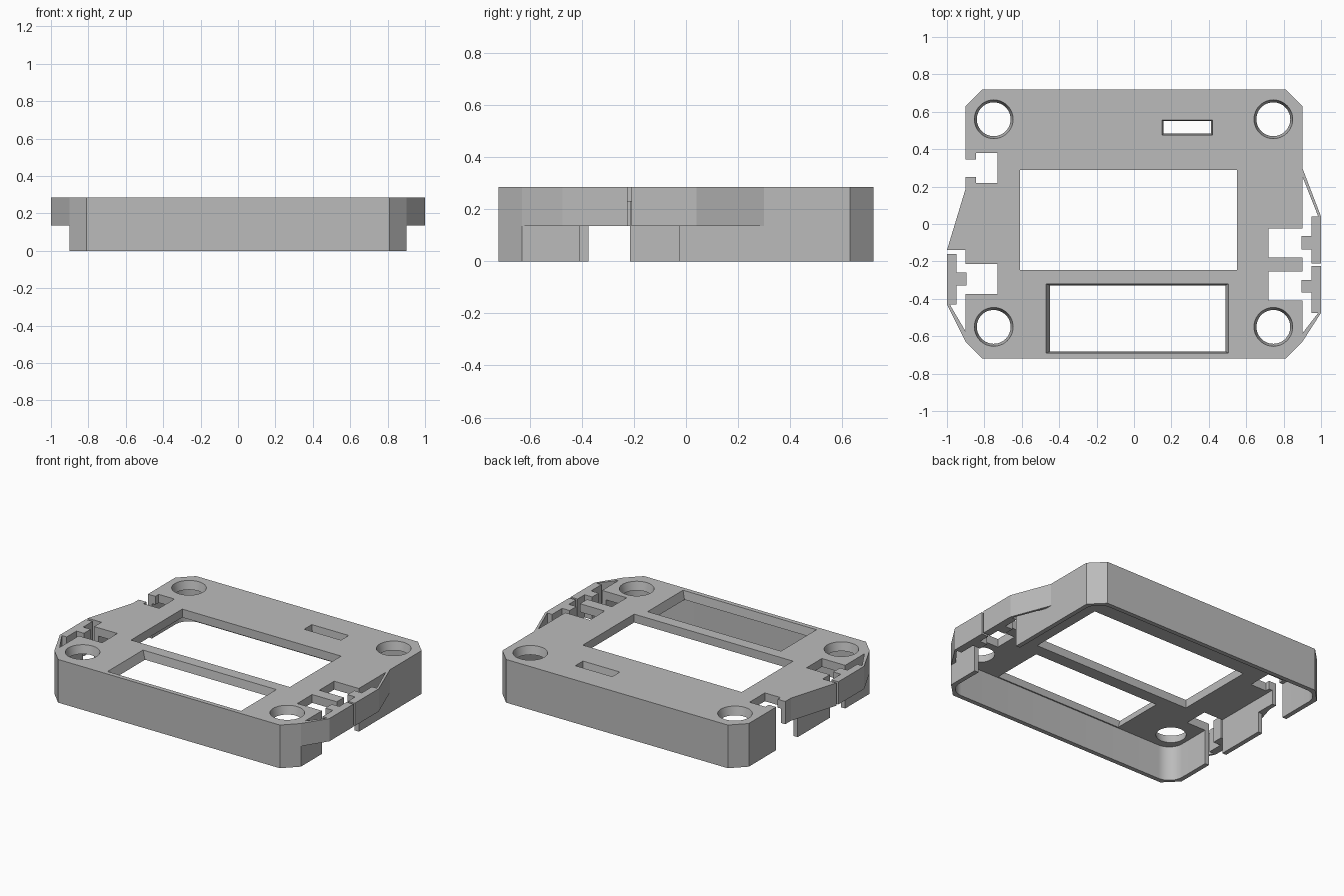
import bpy
import bmesh
from math import cos, sin, pi, radians

if "Cube" in bpy.data.objects:
    bpy.data.objects.remove(bpy.data.objects["Cube"])

GREY = (0.5, 0.5, 0.5, 1)
mat = bpy.data.materials.new("plain grey")
mat.use_nodes = True
mat.diffuse_color = GREY
mat.node_tree.nodes["Principled BSDF"].inputs["Base Color"].default_value = GREY

TOP, PLATE, WING = 0.285, 0.23, 0.135   # top face, plate underside, wing underside


def prism(name, lower, z0, z1, upper=None):
    """Solid between a lower outline and an upper one (the same by default)."""
    bm = bmesh.new()
    low = [bm.verts.new((x, y, z0)) for x, y in lower]
    high = [bm.verts.new((x, y, z1)) for x, y in (upper or lower)]
    bm.faces.new(low)
    bm.faces.new(high)
    for i in range(len(low)):
        j = (i + 1) % len(low)
        bm.faces.new((low[i], low[j], high[j], high[i]))
    bmesh.ops.recalc_face_normals(bm, faces=bm.faces)
    mesh = bpy.data.meshes.new(name)
    bm.to_mesh(mesh)
    bm.free()
    mesh.materials.append(mat)
    obj = bpy.data.objects.new(name, mesh)
    bpy.context.collection.objects.link(obj)
    return obj


def rect(x0, x1, y0, y1):
    return [(x0, y0), (x1, y0), (x1, y1), (x0, y1)]


def ring(cx, cy, r, n=48):
    return [(cx + r * cos(2 * pi * i / n), cy + r * sin(2 * pi * i / n)) for i in range(n)]


def rounded(w, d, r, n=10):
    """Rectangle of half sizes w and d with round corners."""
    pts = []
    for k, (sx, sy) in enumerate([(1, 1), (-1, 1), (-1, -1), (1, -1)]):
        for i in range(n + 1):
            a = (k + i / n) * pi / 2
            pts.append((sx * (w - r) + r * cos(a), sy * (d - r) + r * sin(a)))
    return pts


# Housing with chamfered corners
housing = prism("housing", [(-0.81, -0.72), (0.81, -0.72), (0.9, -0.63), (0.9, 0.63),
                            (0.81, 0.72), (-0.81, 0.72), (-0.9, 0.63), (-0.9, -0.63)], 0, TOP)


def cut(lower, z0, z1, upper=None):
    cutter = prism("cutter", lower, z0, z1, upper)
    cutter.hide_render = True
    mod = housing.modifiers.new("cut", "BOOLEAN")
    mod.object = cutter
    mod.solver = "EXACT"
    bpy.context.view_layer.objects.active = housing
    bpy.ops.object.modifier_apply(modifier=mod.name)
    bpy.data.objects.remove(cutter)


# Hollow underside
cut(rounded(0.87, 0.69, 0.1), -0.1, PLATE)

# Main window, tapered front window and tapered slot
cut(rect(-0.61, 0.55, -0.245, 0.29), 0.2, 0.4)
cut(rect(-0.445, 0.485, -0.68, -0.33), PLATE - 0.01, TOP + 0.001,
    rect(-0.47, 0.505, -0.69, -0.32))
cut(rect(0.16, 0.41, 0.485, 0.55), PLATE - 0.01, TOP + 0.001,
    rect(0.15, 0.42, 0.475, 0.555))

# Tapered screw holes
for cx in (-0.75, 0.745):
    for cy in (-0.55, 0.56):
        cut(ring(cx, cy, 0.088), PLATE - 0.01, TOP + 0.001, ring(cx, cy, 0.104))

# Side notches
cut(rect(0.72, 1.1, -0.18, -0.025), -0.2, 0.4)
cut(rect(0.72, 1.1, -0.41, -0.255), -0.2, 0.4)
cut(rect(0.86, 1.1, -0.3, -0.1), -0.2, PLATE)
cut(rect(-1.1, -0.73, -0.375, -0.215), -0.2, 0.4)
cut(rect(-0.845, -0.73, 0.22, 0.38), -0.2, 0.4)
cut(rect(-1.1, -0.8, 0.25, 0.345), -0.2, 0.4)
cut(rect(-1.1, -0.86, 0.12, 0.3), -0.2, WING)

# Solid wing and springy clips on the sides
prism("left_wing", [(-0.89, 0.19), (-0.9, 0.19), (-1, -0.14), (-0.89, -0.14)], WING, TOP)


def clip(name, side, near, far, head, root_out, root_in):
    """Tab from near to far with an inward head, and a thin strap back to the housing."""
    lo, hi = head
    pts = [(1, near), (0.95, near), (0.95, lo), (0.895, lo), (0.895, hi), (0.95, hi),
           (0.95, far), (0.985, far), (0.9, root_in), (0.89, root_in),
           (0.89, root_out), (0.9, root_out), (1, far)]
    prism(name, [(side * x, y) for x, y in pts], WING, TOP)


clip("right_back_clip", 1, -0.21, 0.04, (-0.135, -0.065), 0.3, 0.255)
clip("right_front_clip", 1, -0.225, -0.475, (-0.3, -0.367), -0.63, -0.585)
clip("left_front_clip", -1, -0.16, -0.43, (-0.258, -0.328), -0.63, -0.575)

# Smooth the round corners and holes only
bpy.ops.object.select_all(action="DESELECT")
housing.select_set(True)
bpy.context.view_layer.objects.active = housing
bpy.ops.object.shade_smooth_by_angle(angle=radians(30))
